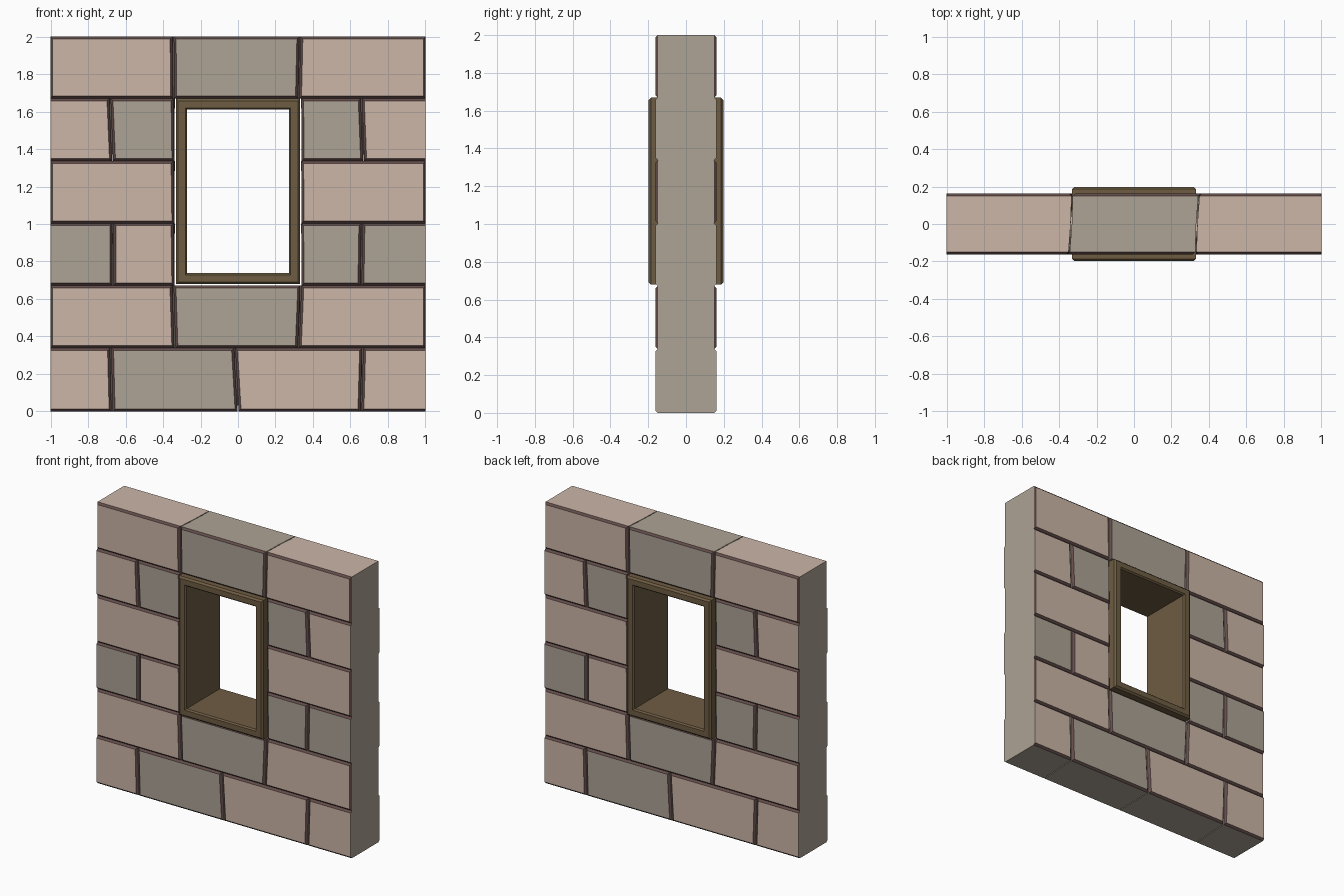
import bpy

if "Cube" in bpy.data.objects:
    bpy.data.objects.remove(bpy.data.objects["Cube"])

HALF_DEPTH = 0.162
GAP = 0.003


def material(name, rgb):
    mat = bpy.data.materials.new(name)
    mat.diffuse_color = [((c / 255 + 0.055) / 1.055) ** 2.4 for c in rgb] + [1]
    mat.use_nodes = True
    mat.node_tree.nodes["Principled BSDF"].inputs["Base Color"].default_value = mat.diffuse_color
    return mat


TAN = material("tan_stone", (204, 182, 167))
GREY = material("grey_stone", (174, 163, 149))
EDGE = material("dark_edge", (98, 76, 74))
WOOD = material("brown_frame", (110, 92, 66))


def make(name, verts, faces, mats, indices=None):
    mesh = bpy.data.meshes.new(name)
    mesh.from_pydata(verts, [], faces)
    for m in mats:
        mesh.materials.append(m)
    if indices:
        mesh.polygons.foreach_set("material_index", indices)
    mesh.update()
    obj = bpy.data.objects.new(name, mesh)
    bpy.context.collection.objects.link(obj)


def bridge(a, b):
    # quads between two four-point rings, facing outwards
    return [(a + (i + 1) % 4, a + i, b + i, b + (i + 1) % 4) for i in range(4)]


def ring(x0b, x1b, x1t, x0t, z0, z1, y):
    return [(x0b, y, z0), (x1b, y, z0), (x1t, y, z1), (x0t, y, z1)]


def half_brick(name, left, right, z0, z1, colour, end_bevel, side):
    # joints lean at the face and straighten at the middle of the wall
    (lb, lt, lm), (rb, rt, rm) = left, right
    gl = 0 if lm == -1 else GAP
    gr = 0 if rm == 1 else GAP
    cl = end_bevel if lm == -1 else 0.013
    cr = end_bevel if rm == 1 else 0.013
    cz, cy = 0.013, 0.013
    lb, lt, lm, rb, rt, rm = lb + gl, lt + gl, lm + gl, rb - gr, rt - gr, rm - gr
    verts = ring(lb + cl, rb - cr, rt - cr, lt + cl, z0 + cz, z1 - cz, -HALF_DEPTH)
    verts += ring(lb, rb, rt, lt, z0, z1, -HALF_DEPTH + cy)
    verts += ring(lm, rm, rm, lm, z0, z1, 0)
    verts = [(side * x, side * y, z) for x, y, z in verts]
    faces, idx = [(0, 1, 2, 3)], [0]
    chamfer, walls = bridge(0, 4), bridge(4, 8)
    for i in range(4):
        at_end = (i == 1 and gr == 0) or (i == 3 and gl == 0)
        if not (at_end and end_bevel == 0):
            faces.append(chamfer[i])
            idx.append(1)
        else:
            # square end: close the small side sliver flush with the end
            faces.append(chamfer[i])
            idx.append(2)
        faces.append(walls[i])
        idx.append(0 if i == 2 else 2)
    make(name, verts, faces, [colour, EDGE, GREY], idx)


# courses from the bottom: runs of joints (bottom x, top x, middle x) with colours
L, R = (-1, -1, -1), (1, 1, 1)
JL, JR = (-0.337, -0.341, -0.335), (0.337, 0.334, 0.335)
QL, QR = (-0.668, -0.668, -0.667), (0.656, 0.661, 0.667)
courses = [
    [([L, (-0.672, -0.68, -0.667), (0, -0.018, 0), (0.656, 0.665, 0.667), R],
      [TAN, GREY, TAN, TAN])],
    [([L, (-0.337, -0.347, -0.335), (0.322, 0.335, 0.335), R], [TAN, GREY, TAN])],
    [([L, QL, JL], [GREY, TAN]), ([JR, QR, R], [GREY, GREY])],
    [([L, JL], [TAN]), ([JR, R], [TAN])],
    [([L, (-0.67, -0.683, -0.667), JL], [TAN, GREY]),
     ([JR, (0.67, 0.658, 0.667), R], [GREY, TAN])],
    [([L, (-0.344, -0.346, -0.335), (0.323, 0.33, 0.335), R], [TAN, GREY, TAN])],
]
levels = [0, 0.338, 0.672, 1.004, 1.337, 1.67, 2.0]

# the back face is the front face turned half a circle
for side, label in ((1, "front"), (-1, "back")):
    for c, runs in enumerate(courses):
        n = 0
        for joints, colours in runs:
            for left, right, colour in zip(joints, joints[1:], colours):
                n += 1
                half_brick(f"{label}_brick_{c + 1}_{n}", left, right, levels[c],
                           levels[c + 1], colour, 0.009 * (c % 2), side)

# window frame: closed profile (inset, y) carried round the rectangle
half = [(0, -0.186), (0.012, -0.198), (0.05, -0.198), (0.059, -0.188)]
profile = half + [(d, -y) for d, y in reversed(half)]
verts, faces = [], []
for d, y in profile:
    verts += ring(-0.331 + d, 0.331 - d, 0.331 - d, -0.331 + d, 0.679 + d, 1.669 - d, y)
for k in range(len(profile)):
    faces += [f[::-1] for f in bridge(4 * k, 4 * ((k + 1) % len(profile)))]
make("window_frame", verts, faces, [WOOD])
